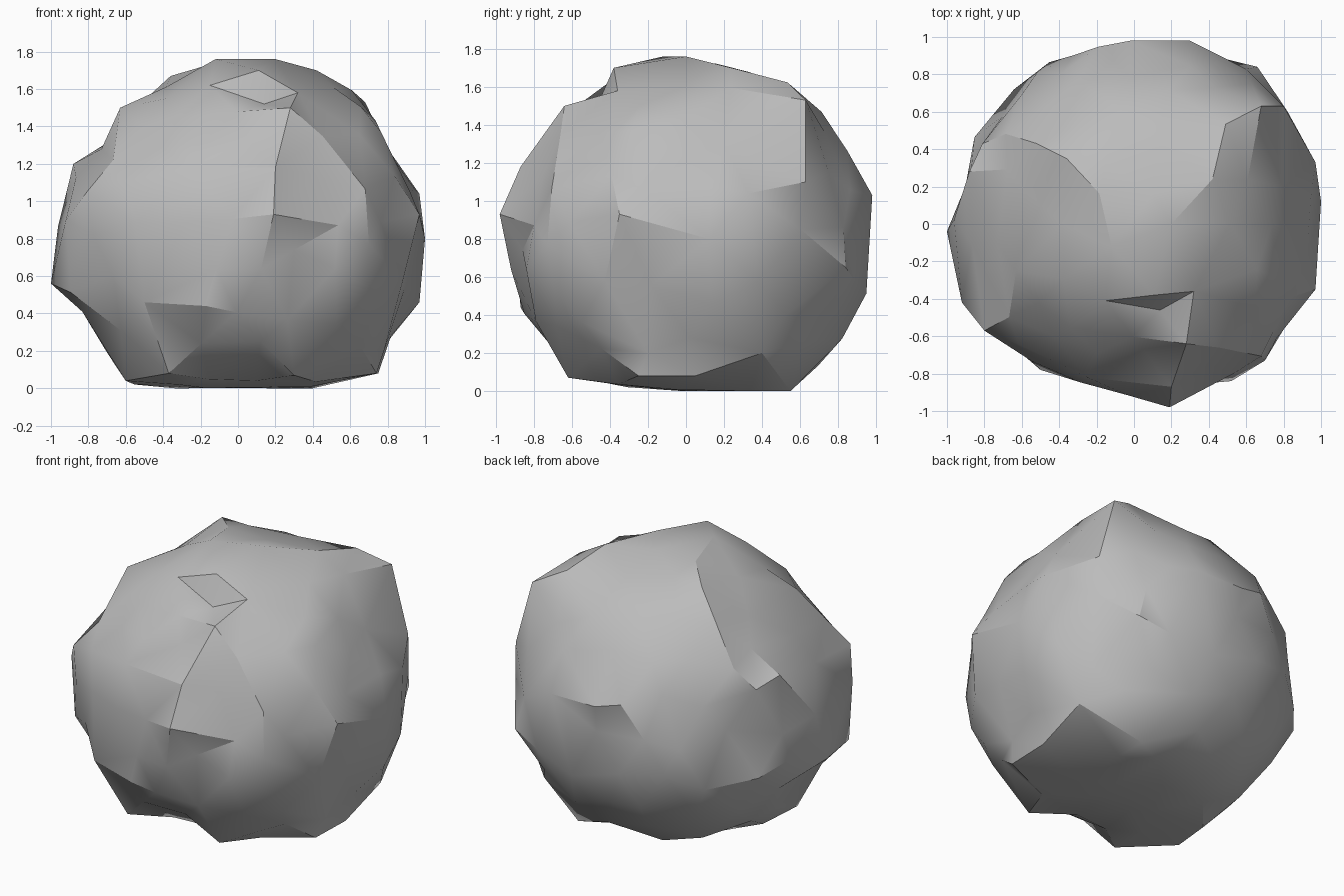
import bpy, bmesh, math, random
from mathutils import Vector

cube = bpy.data.objects.get("Cube")
if cube:
    bpy.data.objects.remove(cube, do_unlink=True)

random.seed(7)
CORE = Vector((0, 0, .85))  # middle of the boulder

# Outlines of the boulder: seen from above, from the front and from the side
plan = [(1, .12), (.97, .33), (.86, .48), (.82, .62), (.66, .84), (.54, .84), (.3, .98),
        (-.05, .98), (-.3, .94), (-.55, .8), (-.8, .64), (-.9, .38), (-.9, .17), (-1, -.04),
        (-.92, -.42), (-.8, -.57), (-.48, -.82), (-.05, -.94), (.19, -.98), (.35, -.86),
        (.52, -.84), (.7, -.73), (.97, -.35), (.94, -.12)]
across = [(1, .8), (.98, 1.05), (.84, 1.3), (.7, 1.56), (.42, 1.7), (.2, 1.76), (-.12, 1.76),
          (-.36, 1.67), (-.63, 1.5), (-.73, 1.3), (-.88, 1.21), (-1, .8), (-1, .54),
          (-.6, .04), (-.4, 0), (.4, 0), (.75, .08), (.78, .2), (.97, .45)]
along = [(.95, .85), (.98, 1.03), (.85, 1.28), (.65, 1.52), (.35, 1.69), (0, 1.75),
         (-.15, 1.76), (-.4, 1.69), (-.43, 1.58), (-.66, 1.52), (-.73, 1.43), (-.94, 1.06),
         (-.98, .93), (-.92, .6), (-.86, .34), (-.75, .28), (-.62, .08), (0, 0), (.55, .01),
         (.83, .3), (.97, .6)]
across = [(a, z - CORE.z) for a, z in across]
along = [(a, z - CORE.z) for a, z in along]

# Chipped corners and hollows, grouped by where they lie
corners = [Vector(p) for p in (
    # crown and the step in front of it
    (.2, 0, 1.76), (-.12, -.12, 1.76), (.42, .24, 1.7), (.11, -.38, 1.7),
    (-.15, -.41, 1.62), (.14, -.46, 1.52), (.32, -.36, 1.58), (-.36, .35, 1.67),
    # front ridge and its groove
    (.28, -.64, 1.5), (.05, -.67, 1.33), (-.25, -.82, 1.18), (.2, -.87, 1.18),
    (.19, -.98, .93), (.3, -.86, .74), (.52, -.84, .64), (.7, -.73, .77),
    # lower front
    (-.5, -.78, .46), (-.17, -.87, .44), (.12, -.72, .25), (-.37, -.62, .08), (.3, -.62, .07),
    # positive x flank, with ledge and undercut
    (1, .12, .8), (.97, .33, 1.04), (.97, -.35, .93), (.97, .13, .46), (.92, .38, .57),
    (.78, -.2, .2), (.75, .05, .08), (.76, .4, .2), (.74, -.25, .08),
    # rear shoulder
    (.68, .63, 1.53), (.8, .63, 1.1), (.63, .75, 1.15), (.66, .84, .65), (.6, .62, .26),
    (.3, .98, 1.03), (-.02, .98, 1.03), (.4, .55, 0),
    # negative x flank
    (-.63, -.25, 1.5), (-.73, -.1, 1.28), (-.88, .28, 1.2), (-1, -.04, .56),
    (-.92, -.42, .9), (-.8, -.57, 1.06), (-.7, .58, .9), (-.6, -.3, .04))]


def reach(outline, angle):
    """Distance from the core to an outline along an angle."""
    d = Vector((math.cos(angle), math.sin(angle)))
    best = 0
    for i, point in enumerate(outline):
        a, b = Vector(outline[i - 1]), Vector(point)
        e = b - a
        den = d.cross(e)
        if abs(den) > 1e-9:
            t, u = a.cross(e) / den, a.cross(d) / den
            if t > 0 and -1e-6 <= u <= 1 + 1e-6:
                best = max(best, t)
    return best


def profile(azimuth, elevation):
    """Blend the two upright outlines around the boulder."""
    c, s = math.cos(azimuth), math.sin(azimuth)
    ex = elevation if c >= 0 else math.pi - elevation
    ey = elevation if s >= 0 else math.pi - elevation
    return c * c * reach(across, ex) + s * s * reach(along, ey)


def rounded(direction):
    """Radius of the plain boulder before chipping."""
    azimuth = math.atan2(direction.y, direction.x)
    elevation = math.asin(max(-1, min(1, direction.z)))
    belt = reach(plan, azimuth) / profile(azimuth, 0) - 1
    return profile(azimuth, elevation) * (1 + belt * math.cos(elevation) ** 2)


chips = []
for corner in corners:
    ray = (corner - CORE).normalized()
    chips.append((ray, (corner - CORE).length - rounded(ray)))


def chipped(direction):
    """Surface point, drawn towards the neighbouring corners."""
    total, offset = 0, 0
    for ray, depth in chips:
        weight = math.exp(-(direction.angle(ray) / .2) ** 2)
        total += weight
        offset += weight * depth
    radius = rounded(direction) + offset / max(1, total)
    if direction.z > -.6:
        radius -= random.uniform(0, .04)
    point = CORE + direction * radius
    point.z = max(0, point.z)
    return point


# Boulder body: corners first, evenly spread points in the gaps
bm = bmesh.new()
bmesh.ops.create_icosphere(bm, subdivisions=3, radius=1)
spread = [v.co.copy() for v in bm.verts]
bm.clear()
surface = [(ray, corner) for (ray, depth), corner in zip(chips, corners)]
for direction in spread:
    wobble = Vector([random.uniform(-.06, .06) for _ in range(3)])
    direction = (direction + wobble).normalized()
    if min(direction.angle(ray) for ray, depth in chips) > .17:
        surface.append((direction, chipped(direction)))

# Skin the points on a sphere, then move each one out to the surface
skin = [(bm.verts.new(direction), point) for direction, point in surface]
bmesh.ops.convex_hull(bm, input=bm.verts[:])
for vert, point in skin:
    vert.co = point
bmesh.ops.triangulate(bm, faces=bm.faces[:])
bmesh.ops.recalc_face_normals(bm, faces=bm.faces[:])

mesh = bpy.data.meshes.new("boulder")
bm.to_mesh(mesh)
bm.free()
boulder = bpy.data.objects.new("boulder", mesh)
bpy.context.collection.objects.link(boulder)

# Grey stone
stone = bpy.data.materials.new("grey_stone")
stone.use_nodes = True
colour = (.5, .5, .5, 1)
stone.diffuse_color = colour
stone.node_tree.nodes["Principled BSDF"].inputs["Base Color"].default_value = colour
mesh.materials.append(stone)

bpy.ops.object.select_all(action='DESELECT')
boulder.select_set(True)
bpy.context.view_layer.objects.active = boulder
bpy.ops.object.shade_smooth_by_angle(angle=math.radians(30))
